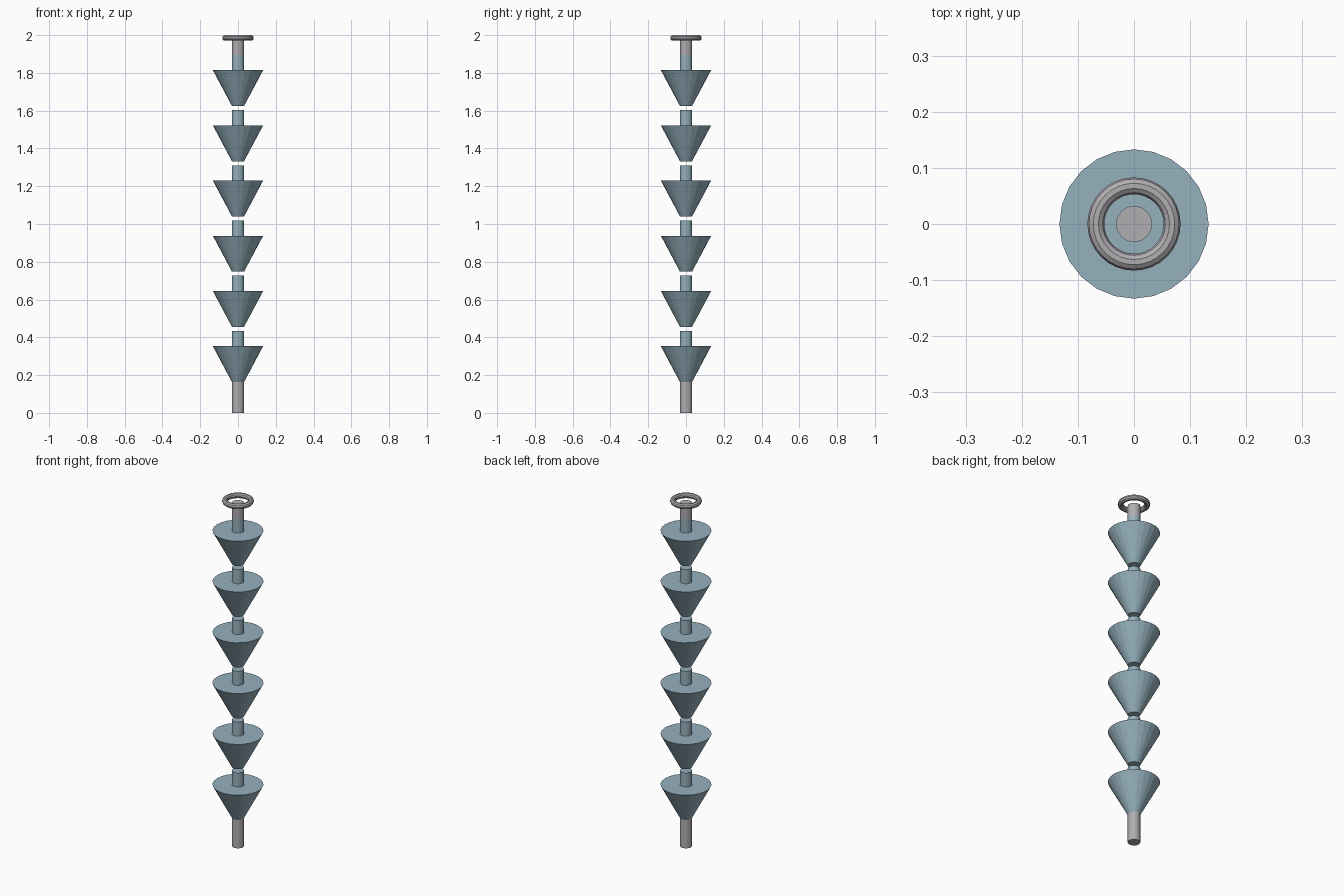
import bpy

if "Cube" in bpy.data.objects:
    bpy.data.objects.remove(bpy.data.objects["Cube"], do_unlink=True)


def make_material(name, rgb):
    mat = bpy.data.materials.new(name)
    mat.use_nodes = True
    color = (*rgb, 1.0)
    mat.diffuse_color = color
    mat.node_tree.nodes["Principled BSDF"].inputs["Base Color"].default_value = color
    return mat


teal = make_material("pale_teal", (0.30, 0.44, 0.51))
grey = make_material("metal_grey", (0.44, 0.42, 0.44))

SIDES = 24
ROD = 0.032
CUP = 0.133
PITCH = 0.2923


def finish(name, mat):
    ob = bpy.context.object
    ob.name = name
    ob.data.name = name
    ob.data.materials.append(mat)
    return ob


def frustum(name, z0, z1, r0, r1, mat):
    """Closed round section between two heights."""
    bpy.ops.mesh.primitive_cone_add(vertices=SIDES, radius1=r0, radius2=r1,
                                    depth=z1 - z0, location=(0, 0, (z0 + z1) / 2))
    return finish(name, mat)


# Stem ends
frustum("bottom_stem", 0, 0.163, ROD, ROD, grey)
frustum("top_stem", 1.895, 1.975, ROD, ROD, grey)

# Stack of separate flared cups, each with a short neck on top
for i in range(6):
    base = 0.163 + i * PITCH
    frustum(f"cup_{i + 1}", base, base + 0.19, ROD, CUP, teal)
    frustum(f"neck_{i + 1}", base + 0.19, base + 0.271, ROD, ROD, teal)

# Hanging ring
bpy.ops.mesh.primitive_torus_add(major_radius=0.068, minor_radius=0.015,
                                 major_segments=32, minor_segments=10,
                                 location=(0, 0, 1.985))
finish("top_ring", grey)
bpy.ops.object.shade_smooth_by_angle()
